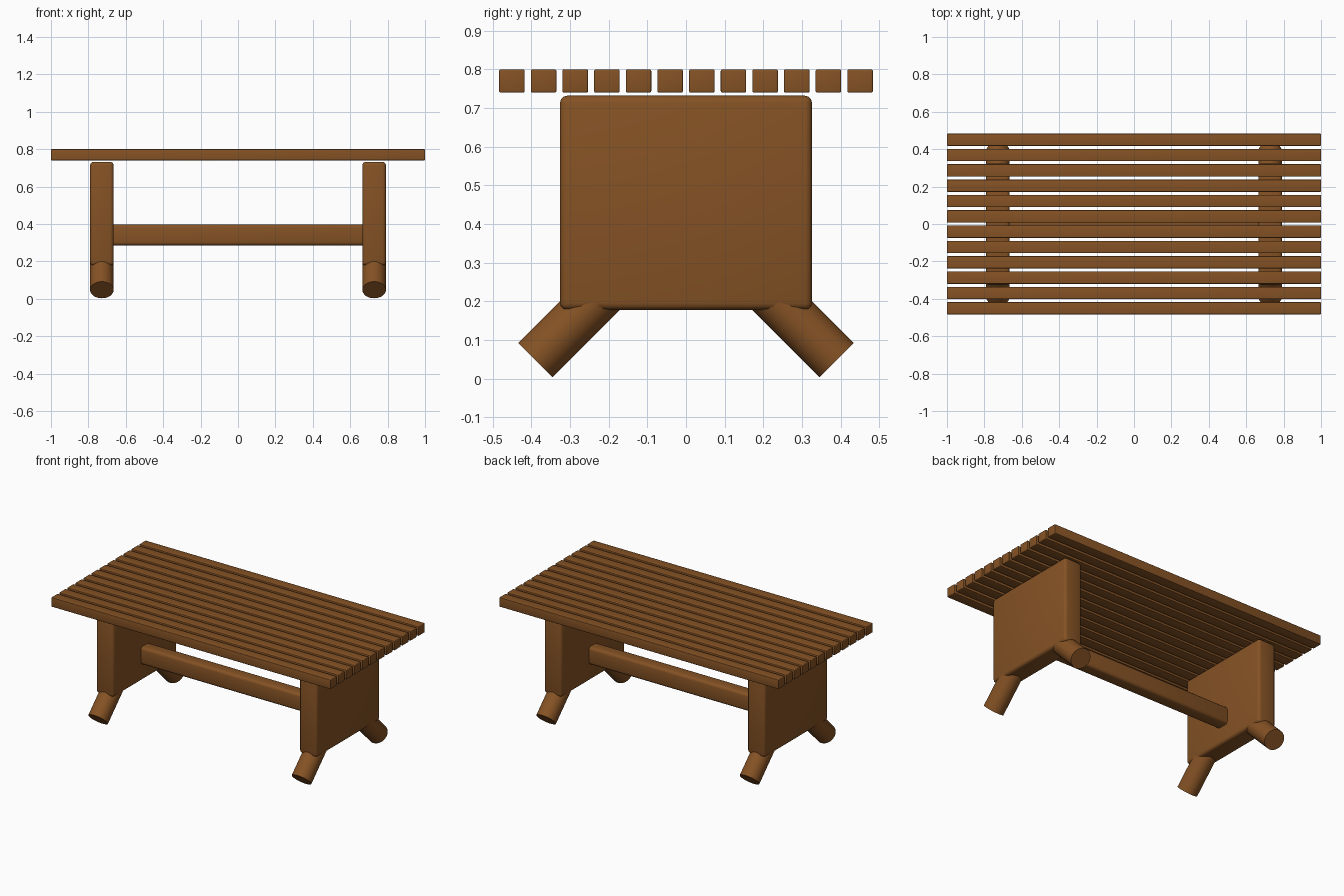
import bpy
import math
from mathutils import Vector

cube = bpy.data.objects.get("Cube")
if cube:
    bpy.data.objects.remove(cube, do_unlink=True)

# One brown wood colour
wood = bpy.data.materials.new("brown wood")
wood.use_nodes = True
colour = (0.235, 0.085, 0.018, 1)
wood.diffuse_color = colour
wood.node_tree.nodes["Principled BSDF"].inputs["Base Color"].default_value = colour


def finish(obj, name):
    obj.name = name
    obj.data.materials.append(wood)
    bpy.ops.object.shade_smooth_by_angle(angle=math.radians(35))
    return obj


def board(name, low, high, bevel):
    """Box between two corners, with softly rounded edges."""
    low, high = Vector(low), Vector(high)
    bpy.ops.mesh.primitive_cube_add(size=1, location=(low + high) / 2)
    obj = bpy.context.object
    obj.scale = high - low
    bpy.ops.object.transform_apply(location=False, rotation=False, scale=True)
    mod = obj.modifiers.new("rounded edges", "BEVEL")
    mod.width = bevel
    mod.segments = 3
    bpy.ops.object.modifier_apply(modifier=mod.name)
    return finish(obj, name)


def peg(name, start, end, radius):
    """Round leg from start to end."""
    start, end = Vector(start), Vector(end)
    axis = end - start
    bpy.ops.mesh.primitive_cylinder_add(vertices=32, radius=radius, depth=axis.length,
                                        location=(start + end) / 2)
    obj = bpy.context.object
    obj.rotation_euler = axis.to_track_quat("Z", "Y").to_euler()
    return finish(obj, name)


# Table top slats
SLATS, PITCH, HALF = 12, 0.0819, 0.033
for i in range(SLATS):
    y = (i - (SLATS - 1) / 2) * PITCH
    board(f"top_slat_{i + 1}", (-1, y - HALF, 0.74), (1, y + HALF, 0.80), 0.004)

# End panels, each with two splayed round feet
for side, sx in (("left", 1), ("right", -1)):
    x = sx * 0.728
    board(f"{side}_end_panel", (x - 0.063, -0.326, 0.178), (x + 0.063, 0.326, 0.732), 0.018)
    for end, sy in (("front", -1), ("back", 1)):
        peg(f"{side}_{end}_foot", (x, sy * 0.39, 0.0475), (x, sy * 0.19, 0.2475), 0.063)

# Stretcher beam joining the panels
board("stretcher", (-0.70, -0.043, 0.285), (0.70, 0.043, 0.398), 0.018)
